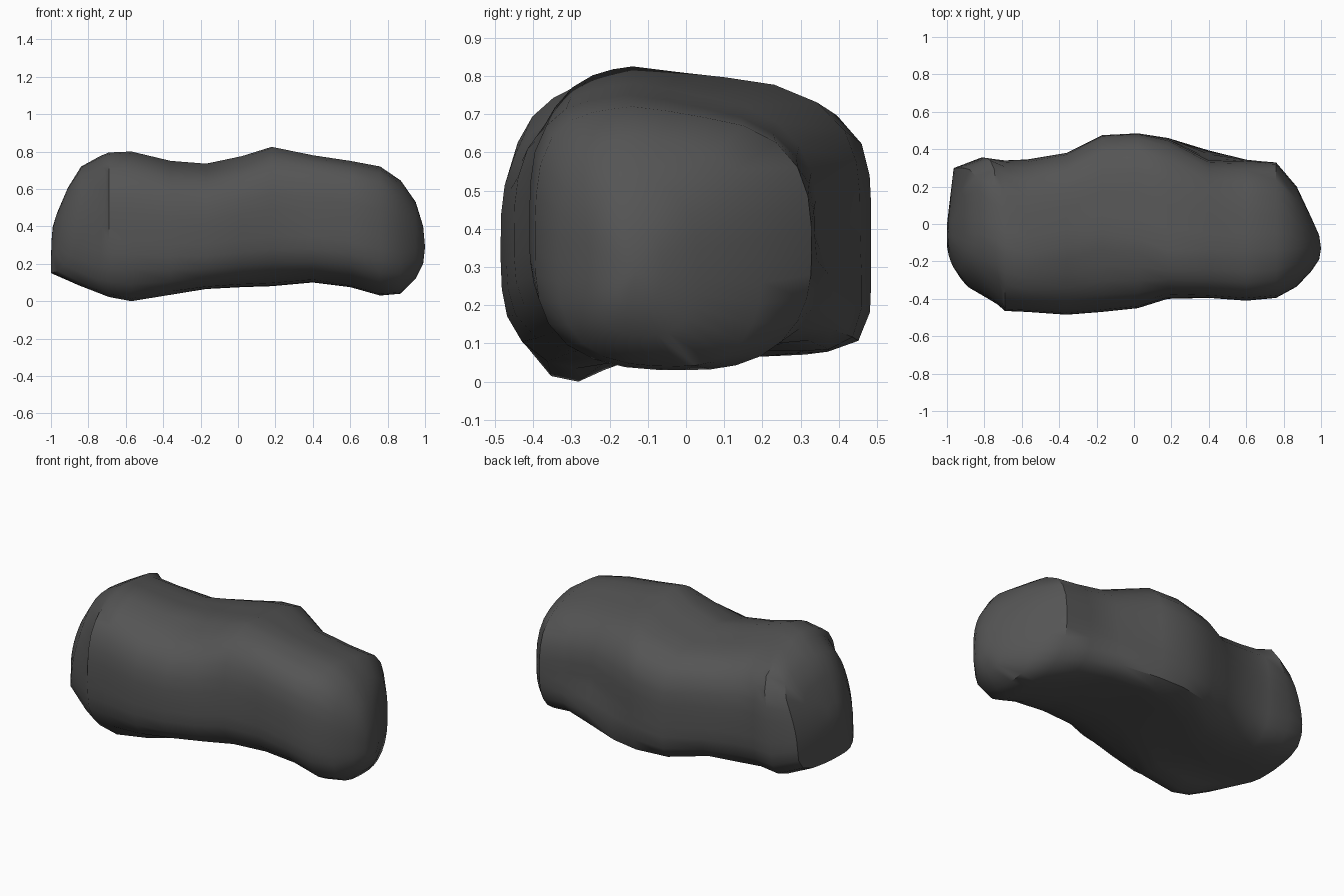
import bpy, bmesh, math

if "Cube" in bpy.data.objects:
    bpy.data.objects.remove(bpy.data.objects["Cube"])

# Boulder cross-sections along x:
# x, front y, back y, bottom z, top z, ridge y, keel y,
# squareness of lower back edge, squareness of upper back edge
SECTIONS = [
    (-1.00, -0.34, 0.30, 0.15, 0.72, -0.05, -0.05, 5.0, 5.0),
    (-0.84, -0.43, 0.355, 0.08, 0.775, -0.08, -0.10, 4.5, 4.5),
    (-0.69, -0.465, 0.34, 0.07, 0.795, -0.12, -0.15, 4.0, 3.2),
    (-0.57, -0.47, 0.345, 0.06, 0.80, -0.16, -0.15, 4.0, 2.9),
    (-0.36, -0.485, 0.38, 0.06, 0.75, -0.12, -0.15, 4.0, 3.2),
    (-0.17, -0.47, 0.475, 0.065, 0.735, -0.05, 0.00, 5.5, 3.8),
    (0.02, -0.45, 0.485, 0.075, 0.775, -0.08, 0.15, 6.5, 4.0),
    (0.18, -0.40, 0.465, 0.08, 0.825, -0.14, 0.20, 6.0, 3.3),
    (0.40, -0.395, 0.41, 0.10, 0.78, -0.14, 0.15, 5.0, 2.7),
    (0.60, -0.41, 0.36, 0.075, 0.75, -0.15, 0.05, 3.0, 2.7),
    (0.76, -0.395, 0.33, 0.03, 0.72, -0.14, 0.00, 2.5, 3.1),
    (0.87, -0.335, 0.20, 0.04, 0.645, -0.13, -0.02, 2.5, 2.8),
    (0.95, -0.25, 0.03, 0.12, 0.53, -0.13, -0.10, 2.4, 2.6),
    (0.99, -0.19, -0.06, 0.20, 0.40, -0.13, -0.13, 2.2, 2.4),
]
SIDES = 32


def lean(y, z):
    """How far the left end face falls back from its foremost point."""
    return max(0, z - 0.27) ** 2 * 0.8 + max(0, y) * 0.12 + max(0, -0.1 - y) ** 2 * 2.0


def ring_points(section, tilt):
    x, front, back, low, high, ridge, keel, low_sq, high_sq = section
    middle = low + 0.45 * (high - low)
    points = []
    for i in range(SIDES):
        a = 2 * math.pi * i / SIDES
        c, s = math.cos(a), math.sin(a)
        if s >= 0:
            power = high_sq if c > 0 else 3.7 if 0.3 < x < 0.8 else 2.8
        else:
            power = low_sq if c > 0 else 3.8 if x < 0.5 else 2.9
        # point on a squared-off ellipse, one power per quarter
        r = (abs(c) ** power + abs(s) ** power) ** (-1 / power)
        centre = ridge if s >= 0 else keel
        y = centre + r * c * ((back - centre) if c > 0 else (centre - front))
        z = middle + r * s * ((high - middle) if s >= 0 else (middle - low))
        if s > 0:
            # roof falls away from the ridge
            z -= 0.12 * min(abs(y - ridge), 0.2) * s
        else:
            # foot under the front left, on which the boulder rests
            z -= 0.075 * math.exp(-((x + 0.57) / 0.22) ** 2 - ((y + 0.31) / 0.1) ** 2)
        if c > 0:
            # hollow in the back above a low ledge
            y -= 0.07 * c * math.exp(-((x - 0.42) / 0.17) ** 2) * min(1, max(0, (z - 0.17) / 0.2))
        points.append((x + tilt * lean(y, z), y, max(0, z)))
    return points


bm = bmesh.new()
loops = []
for n, section in enumerate(SECTIONS):
    tilt = 1.0 if n == 0 else 0.5 if n == 1 else 0.0
    loops.append(ring_points(section, tilt))

# Gently curved left end face: smaller loops inside the first one
for size in (0.66, 0.33):
    inner = [(-0.05 + (y + 0.05) * size, 0.4 + (z - 0.4) * size) for _, y, z in loops[-len(SECTIONS)]]
    loops.insert(0, [(-1.0 + lean(y, z), y, z) for y, z in inner])
    SECTIONS.insert(0, None)

# Skin between the loops, closed at both ends
rings = [[bm.verts.new(p) for p in loop] for loop in loops]
for a, b in zip(rings, rings[1:]):
    for i in range(SIDES):
        j = (i + 1) % SIDES
        bm.faces.new((a[i], a[j], b[j], b[i]))
for ring, tip in ((rings[0], (-0.99, -0.05, 0.4)), (rings[-1], (1.0, -0.13, 0.29))):
    v = bm.verts.new(tip)
    for i in range(SIDES):
        bm.faces.new((ring[i], ring[(i + 1) % SIDES], v))

bmesh.ops.recalc_face_normals(bm, faces=bm.faces)
mesh = bpy.data.meshes.new("boulder")
bm.to_mesh(mesh)
bm.free()
boulder = bpy.data.objects.new("boulder", mesh)
bpy.context.collection.objects.link(boulder)

# Dark stone
stone = bpy.data.materials.new("dark_stone")
stone.diffuse_color = (0.09, 0.09, 0.09, 1)
stone.use_nodes = True
stone.node_tree.nodes["Principled BSDF"].inputs["Base Color"].default_value = stone.diffuse_color
mesh.materials.append(stone)

# Smooth shading with the sharp creases kept
bpy.context.view_layer.objects.active = boulder
boulder.select_set(True)
bpy.ops.object.shade_smooth_by_angle(angle=math.radians(40))
